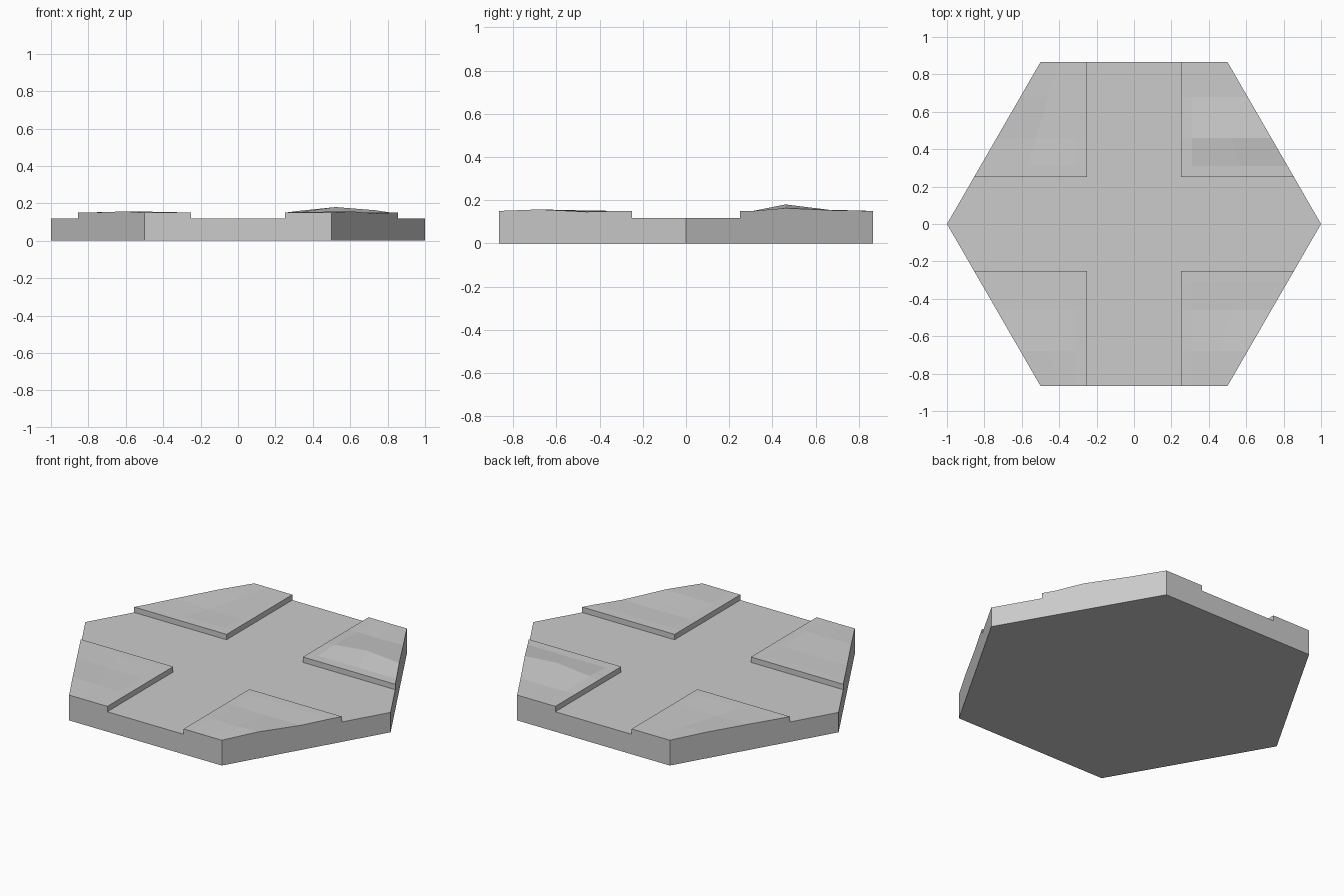
import bpy
import bmesh
import math

cube = bpy.data.objects.get("Cube")
if cube:
    bpy.data.objects.remove(cube, do_unlink=True)

DEPTH = math.sqrt(3) / 2   # half depth of the hexagon
ROAD = 0.25                # half width of the roads
ROAD_Z, VERGE_Z = 0.118, 0.15
ROWS = (ROAD, 0.31, 0.46, 0.68, DEPTH)

# Bumps on the two middle rows of each raised corner: inner, middle, outer
BUMPS = {
    (1, 1): ((0.008, 0.03, 0.013), (0, -0.003, 0.003)),
    (1, -1): ((-0.003, -0.006, -0.004), (0.004, 0.005, 0.007)),
    (-1, 1): ((-0.002, -0.006, 0.003), (0, -0.004, 0.005)),
    (-1, -1): ((0, -0.004, 0.002), (0.002, 0.005, 0.007)),
}


def rim(y):
    """Half width of the hexagon at depth y."""
    return 1 - y / math.sqrt(3)


def add_face(bm, points):
    return bm.faces.new([bm.verts.new(p) for p in points])


def mirrored_loop(quarter):
    """Repeat a first-quadrant outline around all four quadrants."""
    back = quarter[::-1]
    return ([(x, y) for x, y in quarter] + [(-x, y) for x, y in back]
            + [(-x, -y) for x, y in quarter] + [(x, -y) for x, y in back])


def unique(points):
    return list(dict.fromkeys((x + 0.0, y + 0.0) for x, y in points))


def add_verge(bm, sx, sy):
    # Uneven top surface
    flat = (0, 0, 0)
    grid = []
    for y, bumps in zip(ROWS, (flat, flat, *BUMPS[sx, sy], flat)):
        columns = (ROAD, 0.31, (0.31 + rim(y)) / 2, rim(y))
        grid.append([(sx * x, sy * y, VERGE_Z + b)
                     for x, b in zip(columns, (0, *bumps))])
    for low, high in zip(grid, grid[1:]):
        for i in range(3):
            add_face(bm, (low[i], low[i + 1], high[i + 1], high[i]))

    # Kerbs facing the roads, then the outer walls down to the ground
    def drop(p, z):
        return (p[0], p[1], z)
    inner = [row[0] for row in grid]
    outer = [row[-1] for row in grid]
    for top in (inner, grid[0]):
        add_face(bm, [*top, drop(top[-1], ROAD_Z), drop(top[0], ROAD_Z)])
    for top in (outer, grid[-1]):
        add_face(bm, [drop(top[0], ROAD_Z), *top, drop(top[-1], 0), drop(top[0], 0)])


bm = bmesh.new()

# Underside and crossing roads
start, side = (1, 0), (rim(ROAD), ROAD)
corner, end = (0.5, DEPTH), (ROAD, DEPTH)
add_face(bm, [(x, y, 0) for x, y in unique(mirrored_loop([start, side, corner, end]))])
add_face(bm, [(x, y, ROAD_Z) for x, y in
              unique(mirrored_loop([start, side, (ROAD, ROAD), end]))])

# Walls at the road ends
for s in (1, -1):
    spans = [((s, 0), (s * side[0], t * ROAD)) for t in (1, -1)]
    spans.append(((-ROAD, s * DEPTH), (ROAD, s * DEPTH)))
    for a, b in spans:
        add_face(bm, [(*a, 0), (*b, 0), (*b, ROAD_Z), (*a, ROAD_Z)])

# Raised corners
for sx, sy in BUMPS:
    add_verge(bm, sx, sy)

bmesh.ops.remove_doubles(bm, verts=bm.verts, dist=0.0001)
bmesh.ops.recalc_face_normals(bm, faces=bm.faces)
mesh = bpy.data.meshes.new("crossroad_tile")
bm.to_mesh(mesh)
bm.free()

# Stone grey over the whole tile
grey = bpy.data.materials.new("stone_grey")
grey.use_nodes = True
colour = (0.6, 0.6, 0.6, 1)
grey.diffuse_color = colour
grey.node_tree.nodes["Principled BSDF"].inputs["Base Color"].default_value = colour
mesh.materials.append(grey)

tile = bpy.data.objects.new("crossroad_tile", mesh)
bpy.context.collection.objects.link(tile)
